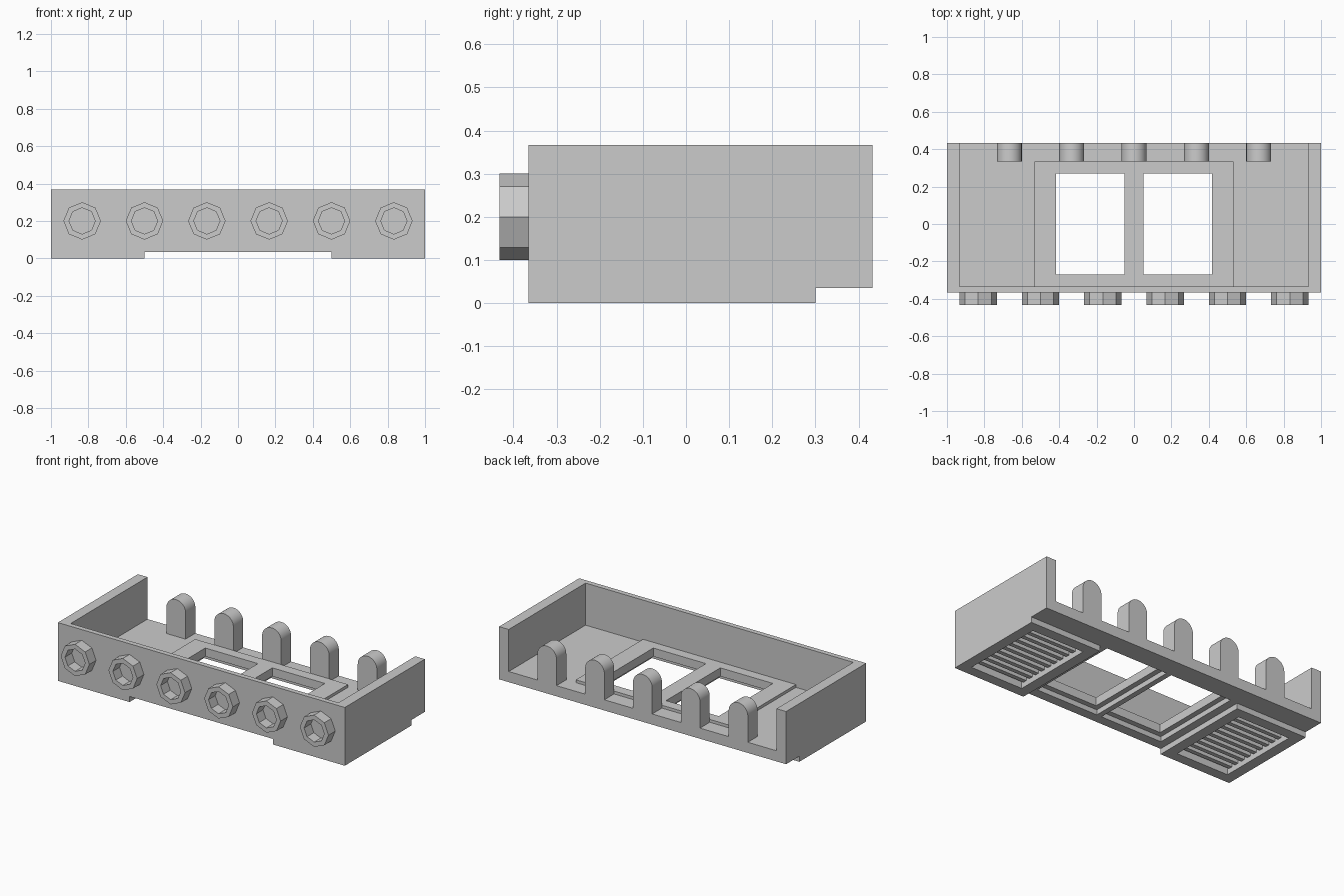
import bpy, bmesh, math
from mathutils import Matrix

cube = bpy.data.objects.get("Cube")
if cube:
    bpy.data.objects.remove(cube, do_unlink=True)

grey = bpy.data.materials.new("plain_grey")
grey.use_nodes = True
grey.diffuse_color = (0.6, 0.6, 0.6, 1)
grey.node_tree.nodes["Principled BSDF"].inputs["Base Color"].default_value = (0.6, 0.6, 0.6, 1)


def finish(name, bm):
    bmesh.ops.recalc_face_normals(bm, faces=bm.faces)
    mesh = bpy.data.meshes.new(name)
    bm.to_mesh(mesh)
    bm.free()
    mesh.materials.append(grey)
    ob = bpy.data.objects.new(name, mesh)
    bpy.context.collection.objects.link(ob)
    return ob


def box(name, x, y, z):
    bm = bmesh.new()
    bmesh.ops.create_cube(bm, size=1)
    for v in bm.verts:
        v.co = [lo + (c + 0.5) * (hi - lo) for c, (lo, hi) in zip(v.co, (x, y, z))]
    return finish(name, bm)


def prism(name, points, y0, y1):
    """Extrude an outline in x and z from y0 to y1."""
    bm = bmesh.new()
    face = bm.faces.new([bm.verts.new((x, y0, z)) for x, z in points])
    moved = bmesh.ops.extrude_face_region(bm, geom=[face])["geom"]
    for v in moved:
        if isinstance(v, bmesh.types.BMVert):
            v.co.y = y1
    return finish(name, bm)


def cut(target, *size):
    cutter = box("cutter", *size)
    cutter.hide_render = True
    mod = target.modifiers.new("cut", "BOOLEAN")
    mod.operation, mod.solver, mod.object = "DIFFERENCE", "EXACT", cutter
    bpy.context.view_layer.objects.active = target
    bpy.ops.object.modifier_apply(modifier=mod.name)
    bpy.data.objects.remove(cutter, do_unlink=True)


BACK, FRONT = 0.432, -0.365
STEP, FLOOR, TOP = 0.035, 0.102, 0.367

# Tray with open back, raised underside in the middle and along the back
tray = box("tray", (-1, 1), (FRONT, BACK), (0, TOP))
cut(tray, (-0.933, 0.933), (-0.333, 1), (FLOOR, 1))
cut(tray, (-0.5, 0.5), (-1, 1), (-1, STEP))
cut(tray, (-2, 2), (0.3, 1), (-1, STEP))

# Raised plate around the two windows
plate = box("window_plate", (-0.533, 0.533), (-0.333, 0.335), (FLOOR, 0.12))
for s in (-1, 1):
    def span(a, b):
        return tuple(sorted((s * a, s * b)))
    for part in (tray, plate):
        cut(part, span(0.05, 0.417), (-0.27, 0.27), (-1, 1))
    # Rebate under each window and grille pocket in each foot
    cut(tray, span(0.017, 0.45), (-0.303, 0.303), (-1, 0.067))
    cut(tray, span(0.567, 0.933), (-0.3, 0.233), (-1, 0.067))
    # Slats
    count = 10
    pitch = 0.533 / count
    for i in range(count):
        y = -0.3 + (i + 0.5) * pitch
        box("grille_slat", span(0.567, 0.933), (y - pitch / 4, y + pitch / 4), (0.033, 0.067))

# Rounded posts along the back
for i in range(-2, 3):
    cx, r, cz = i / 3, 0.0667, 0.267
    arch = [(cx + r * math.cos(a), cz + r * math.sin(a))
            for a in (math.pi * k / 24 for k in range(25))]
    post = prism("back_post", arch + [(cx - r, FLOOR), (cx + r, FLOOR)], 0.335, BACK)
    for ob in bpy.context.selected_objects:
        ob.select_set(False)
    post.select_set(True)
    bpy.context.view_layer.objects.active = post
    bpy.ops.object.shade_smooth_by_angle(angle=math.radians(30))

# Octagonal sockets on the front: a ring profile spun in eight steps
for i in range(6):
    cx, cz = (i - 2.5) / 3, 0.2
    bm = bmesh.new()
    profile = [(0.1, FRONT), (0.1, -BACK), (0.07, -BACK), (0.07, FRONT)]
    verts = [bm.verts.new((cx + r, y, cz)) for r, y in profile]
    edges = [bm.edges.new(pair) for pair in zip(verts, verts[1:])]
    bmesh.ops.spin(bm, geom=verts + edges, cent=(cx, 0, cz), axis=(0, 1, 0),
                   angle=math.tau, steps=8)
    bmesh.ops.remove_doubles(bm, verts=bm.verts, dist=0.0005)
    finish("front_socket", bm)
